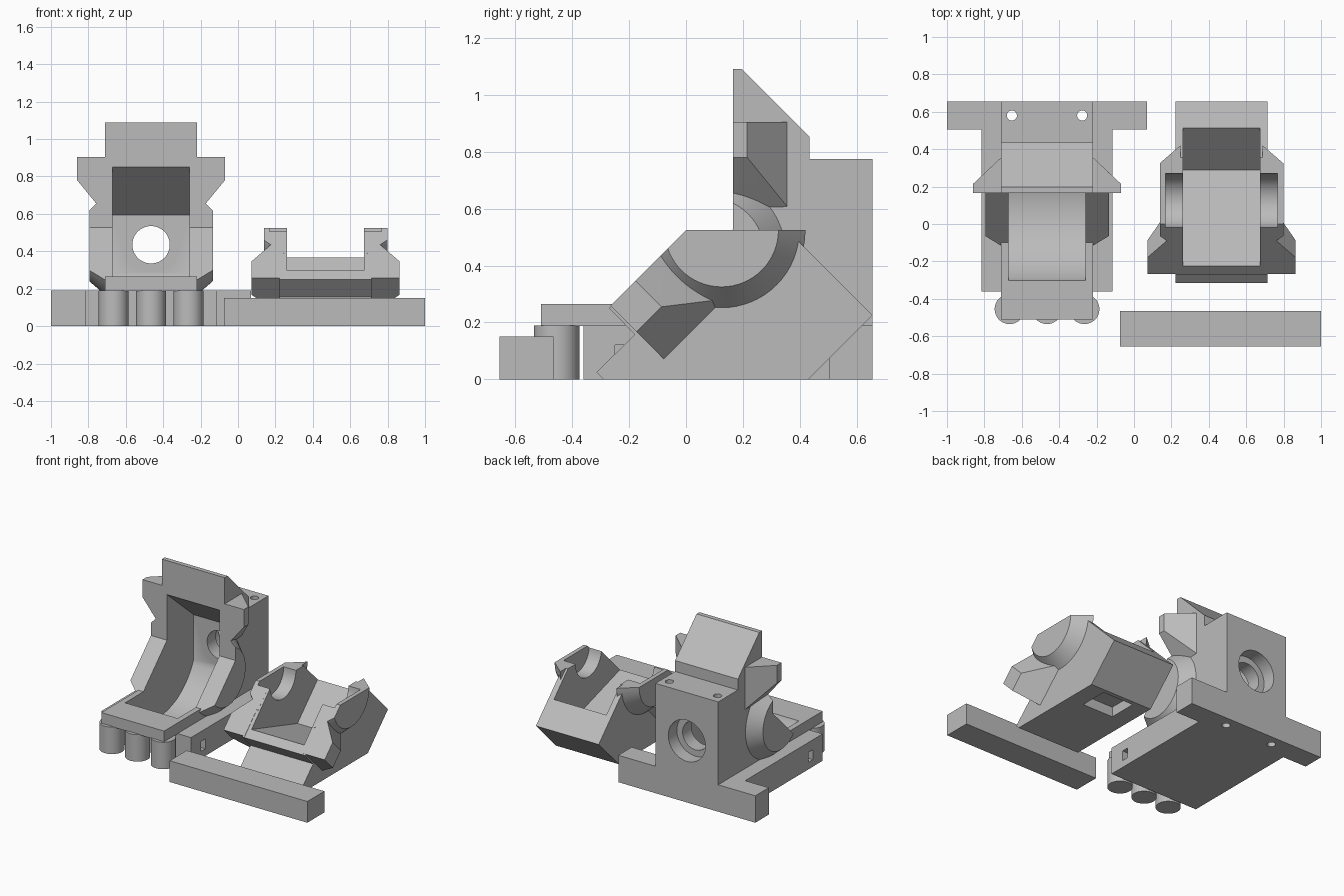
import bpy, bmesh, math
from mathutils import Vector

if "Cube" in bpy.data.objects:
    bpy.data.objects.remove(bpy.data.objects["Cube"], do_unlink=True)

grey = bpy.data.materials.new("plain_grey")
grey.use_nodes = True
grey.diffuse_color = (0.5, 0.5, 0.5, 1)
grey.node_tree.nodes["Principled BSDF"].inputs["Base Color"].default_value = (0.5, 0.5, 0.5, 1)

AX, BX = -0.465, 0.468      # centre lines of body and idler
R2 = math.sqrt(2)


# Frames: (x, depth behind shaft axis, distance along mating face)
def body(x, e, s):
    return Vector((AX + x, 0.077 + e, 0.44 + s))


def idler(x, e, s):
    return Vector((BX + x, 0.125 + (e - s) / R2, 0.525 - (s + e) / R2))


def body_world(x, y, z):
    return Vector((AX + x, y, z))


def idler_world(x, y, z):
    return Vector((BX + x, y, z))


def world(x, y, z):
    return Vector((x, y, z))


def finish(bm, name):
    bmesh.ops.recalc_face_normals(bm, faces=bm.faces)
    mesh = bpy.data.meshes.new(name)
    bm.to_mesh(mesh)
    bm.free()
    mesh.materials.append(grey)
    ob = bpy.data.objects.new(name, mesh)
    bpy.context.collection.objects.link(ob)
    return ob


def prism(frame, pts, x0, x1, name="piece"):
    bm = bmesh.new()
    a = [bm.verts.new(frame(x0, *p)) for p in pts]
    b = [bm.verts.new(frame(x1, *p)) for p in pts]
    bm.faces.new(a)
    bm.faces.new(b)
    for i in range(len(pts)):
        j = (i + 1) % len(pts)
        bm.faces.new((a[i], a[j], b[j], b[i]))
    return finish(bm, name)


def box(frame, x0, x1, y0, y1, z0, z1, name="piece"):
    return prism(frame, [(y0, z0), (y1, z0), (y1, z1), (y0, z1)], x0, x1, name)


def cyl(frame, p, q, r, r2=None, sides=48, name="piece"):
    p, q = frame(*p), frame(*q)
    bm = bmesh.new()
    bmesh.ops.create_cone(bm, cap_ends=True, segments=sides, radius1=r,
                          radius2=r if r2 is None else r2, depth=(q - p).length)
    rot = (q - p).to_track_quat('Z', 'Y')
    for v in bm.verts:
        v.co = rot @ v.co + (p + q) / 2
    return finish(bm, name)


def hull(pts):
    bm = bmesh.new()
    for p in pts:
        bm.verts.new(p)
    bmesh.ops.convex_hull(bm, input=bm.verts[:])
    bmesh.ops.dissolve_limit(bm, angle_limit=0.01, verts=bm.verts[:], edges=bm.edges[:])
    return finish(bm, "piece")


def boolean(ob, others, op):
    for other in others:
        mod = ob.modifiers.new("bool", 'BOOLEAN')
        mod.operation, mod.solver, mod.object = op, 'EXACT', other
        bpy.context.view_layer.objects.active = ob
        bpy.ops.object.modifier_apply(modifier=mod.name)
        bpy.data.objects.remove(other, do_unlink=True)


def smooth(ob):
    bpy.ops.object.select_all(action='DESELECT')
    ob.select_set(True)
    bpy.context.view_layer.objects.active = ob
    bpy.ops.object.shade_smooth_by_angle(angle=math.radians(30))


def add_bearings(ob, frame, k):
    """Conical bearing housings, trimmed at the parting plane."""
    for side in (-1, 1):
        cone = cyl(frame, (side * 0.22, 0, 0), (side * 0.33, 0, 0), 0.295, 0.2, 64)
        m = 0.088 * k
        gap = prism(frame, [(m, 2), (m, 0.088), (-0.912 * k, -0.912),
                            (-3, -0.912), (-3, 2)], -1, 1)
        boolean(cone, [gap], 'DIFFERENCE')
        boolean(ob, [cone], 'UNION')


def add_wings(ob, frame, m, straight, deep):
    """Tapered clamp ears on both sides."""
    for side in (-1, 1):
        pts = [(0.395, 0, 0.465), (0.395, 0, 0.34), (0.395, straight, 0.465),
               (0.395, straight, 0.34), (0.28, 0, 0.2), (0.23, deep, 0.465),
               (0.23, deep, 0.15), (0.23, 0, 0.15), (0.23, 0, 0.465)]
        boolean(ob, [hull([frame(side * x, m + d, s) for x, d, s in pts])], 'UNION')


def cut_cavity(ob, frame, m):
    """Wheel chamber plus shaft bore and bearing seats."""
    arc = [math.radians(a) for a in range(-23, -156, -4)]
    pts = [(m, 0.41), (0.385, 0.155)]
    pts += [(0.418 * math.cos(a), 0.418 * math.sin(a)) for a in arc]
    pts += [(-0.38, -0.172), (-0.38, 0.41)]
    boolean(ob, [prism(frame, pts, -0.205, 0.205),
                 cyl(frame, (-0.3, 0, 0), (0.3, 0, 0), 0.145),
                 cyl(frame, (-0.5, 0, 0), (0.5, 0, 0), 0.105)], 'DIFFERENCE')


# Main body: block with top wedge and front lip
main = prism(body_world, [(-0.51, 0.187), (-0.51, 0.265), (-0.098, 0.265), (0.165, 0.528),
                          (0.165, 1.09), (0.197, 1.09), (0.435, 0.852), (0.435, 0.775),
                          (0.655, 0.775), (0.655, 0.1), (-0.3, 0.1), (-0.3, 0.187)],
             -0.245, 0.245, "main_body")
boolean(main, [box(body_world, -0.35, 0.35, -0.36, 0.655, 0, 0.19),
               box(body_world, -0.535, 0.535, 0.505, 0.655, 0, 0.19)], 'UNION')
add_bearings(main, body, 1)
add_wings(main, body, 0.088, 0.05, 0.205)
cut_cavity(main, body, 0.088)

# Motor opening through the back wall
cuts = [cyl(body_world, (0, 0.4, 0.435), (0, 0.5, 0.435), 0.145),
        cyl(body_world, (0, 0.4, 0.435), (0, 0.8, 0.435), 0.1),
        cyl(body_world, (0, 0.56, 0.435), (0, 0.8, 0.435), 0.145),
        cyl(body_world, (0, -0.435, 0.1), (0, -0.435, 0.4), 0.03, sides=24)]
for side in (-1, 1):
    # clamp screw holes with hexagonal nut pockets
    for x, z, end in ((0.142, 0.985, 0.7), (0.32, 0.83, 0.6)):
        cuts.append(cyl(body_world, (side * x, 0, z), (side * x, end, z), 0.032, sides=24))
        cuts.append(cyl(body_world, (side * x, 0.245, z), (side * x, end, z), 0.06, sides=6))
    # vertical mounting holes
    for x, y, top in ((0.188, 0.58, 1), (0.325, 0.58, 0.5), (0.28, -0.28, 0.08)):
        cuts.append(cyl(body_world, (side * x, y, -0.1), (side * x, y, top), 0.027, sides=24))
    # horizontal flange and base holes, nut slots
    cuts.append(cyl(body_world, (side * 0.44, 0.4, 0.095), (side * 0.44, 0.8, 0.095), 0.028, sides=24))
    cuts.append(cyl(body_world, (side * 0.29, -0.5, 0.095), (side * 0.29, -0.15, 0.095), 0.028, sides=24))
    cuts.append(box(body_world, side * 0.25, side * 0.4, -0.25, -0.2, 0.05, 0.12))
boolean(main, cuts, 'DIFFERENCE')
smooth(main)

# Thin tubes under the front lip
for i, label in ((-1, "right"), (0, "middle"), (1, "left")):
    x = i * 0.2
    tube = cyl(body_world, (x, -0.455, 0), (x, -0.455, 0.19), 0.08, name=label + "_tube")
    boolean(tube, [cyl(body_world, (x, -0.455, -0.1), (x, -0.455, 0.3), 0.072)], 'DIFFERENCE')
    smooth(tube)

# Idler clamp lying at an angle
clamp = prism(idler_world, [(-0.315, 0.025), (-0.29, 0), (0.43, 0), (0.655, 0.225),
                            (0.355, 0.525), (0, 0.525), (-0.27, 0.25), (-0.18, 0.157)],
              -0.245, 0.245, "idler_clamp")
add_bearings(clamp, idler, -1)
add_wings(clamp, idler, -0.088, 0.13, 0.278)
cut_cavity(clamp, idler, -0.088)
cuts = [cyl(idler, (0, 0.516, -0.3), (0, 0.516, -0.05), 0.032, sides=24),
        box(idler_world, -0.12, 0.12, 0.2, 0.4, -0.1, 0.07)]
for side in (-1, 1):
    for x, s, wide, start in ((0.32, 0.392, 0.06, 0.06), (0.142, 0.545, 0.05, 0.13)):
        cuts.append(cyl(idler, (side * x, -0.3, s), (side * x, 0.5, s), 0.032, sides=24))
        cuts.append(cyl(idler, (side * x, start, s), (side * x, 0.35, s), wide, sides=32))
boolean(clamp, cuts, 'DIFFERENCE')
smooth(clamp)

# Mounting bar with countersunk and blind holes
bar = box(world, -0.075, 1, -0.655, -0.465, 0, 0.15, "mounting_bar")
cuts = []
for x in (0.19, 0.73):
    cuts.append(cyl(world, (x, -0.56, -0.1), (x, -0.56, 0.3), 0.03, sides=24))
    cuts.append(cyl(world, (x, -0.56, 0.11), (x, -0.56, 0.16), 0.03, 0.067, 32))
for x in (0.06, 0.86):
    cuts.append(cyl(world, (x, -0.56, -0.1), (x, -0.56, 0.1), 0.027, sides=24))
boolean(bar, cuts, 'DIFFERENCE')
smooth(bar)
